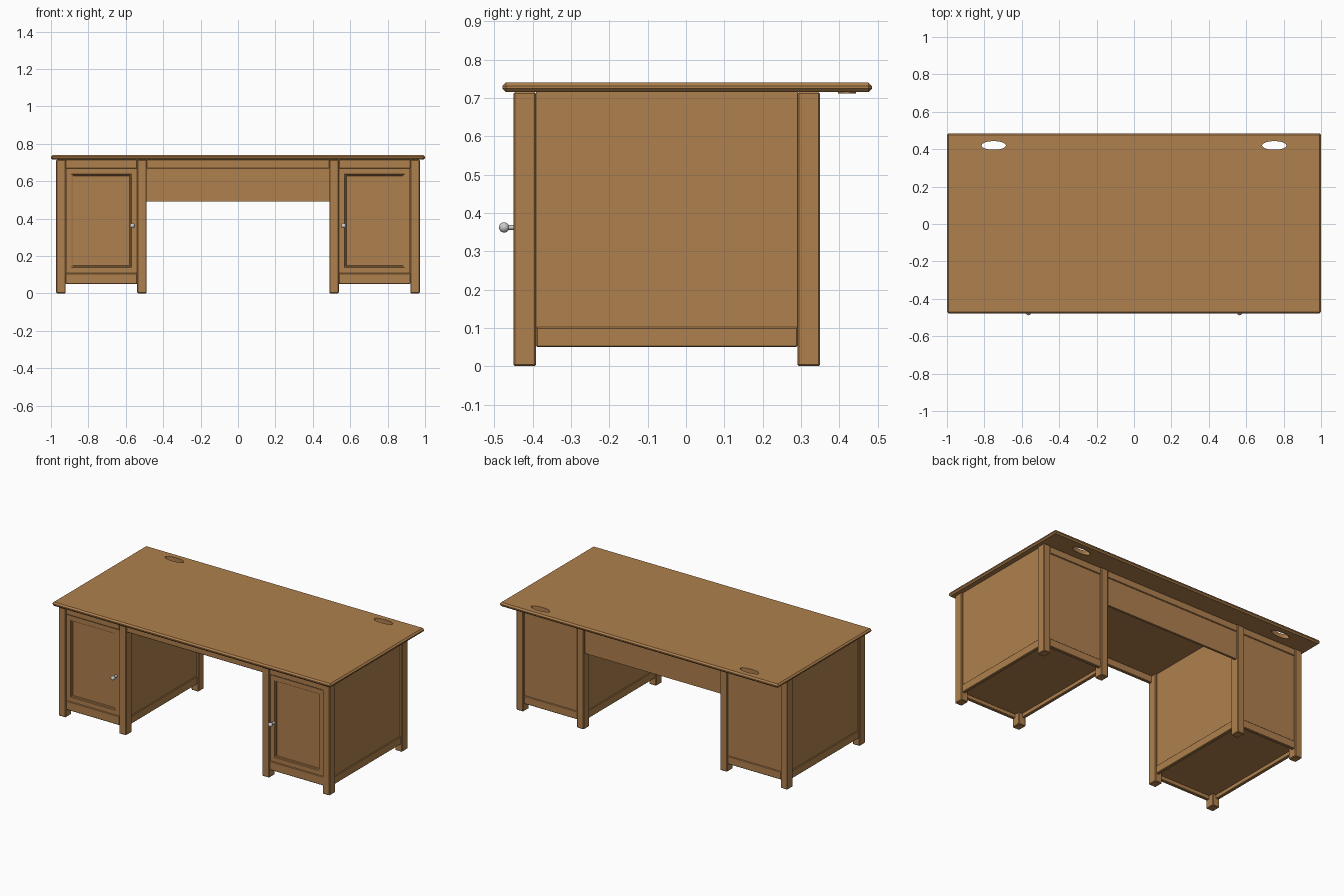
import bpy, bmesh, math

if "Cube" in bpy.data.objects:
    bpy.data.objects.remove(bpy.data.objects["Cube"])

wood = bpy.data.materials.new("wood")
wood.diffuse_color = (0.43, 0.216, 0.075, 1)
wood.use_nodes = True
wood.node_tree.nodes["Principled BSDF"].inputs["Base Color"].default_value = wood.diffuse_color


def finish(name, bm, mat=wood):
    bmesh.ops.recalc_face_normals(bm, faces=bm.faces)
    me = bpy.data.meshes.new(name)
    bm.to_mesh(me)
    bm.free()
    ob = bpy.data.objects.new(name, me)
    bpy.context.collection.objects.link(ob)
    if mat:
        me.materials.append(mat)
    return ob


def box_mesh(x, y, z, bevel=0.0):
    bm = bmesh.new()
    bmesh.ops.create_cube(bm, size=1)
    for v in bm.verts:
        for i, (a, b) in enumerate((x, y, z)):
            v.co[i] = (a + b) / 2 + v.co[i] * abs(b - a)
    if bevel:
        bmesh.ops.bevel(bm, geom=bm.edges[:], offset=bevel, segments=1, affect='EDGES')
    return bm


def box(name, x, y, z, bevel=0.0):
    return finish(name, box_mesh(x, y, z, bevel))


def lathe(name, profile, loc, axis, mat=None, closed=False, scale=(1, 1, 1), steps=24):
    # profile: (radius, distance along axis)
    bm = bmesh.new()
    rings = []
    for k in range(steps):
        t = 2 * math.pi * k / steps
        ring = []
        for r, h in profile:
            p = (r * math.cos(t), r * math.sin(t), h)
            if axis == 'Y':
                p = (p[0], -p[2], p[1])
            ring.append(bm.verts.new([loc[i] + p[i] * scale[i] for i in range(3)]))
        rings.append(ring)
    n = len(profile)
    for k in range(steps):
        a, b = rings[k], rings[(k + 1) % steps]
        for j in range(n if closed else n - 1):
            m = (j + 1) % n
            bm.faces.new((a[j], a[m], b[m], b[j]))
    bmesh.ops.remove_doubles(bm, verts=bm.verts, dist=1e-5)
    ob = finish(name, bm, mat)
    bpy.ops.object.select_all(action='DESELECT')
    ob.select_set(True)
    bpy.context.view_layer.objects.active = ob
    bpy.ops.object.shade_smooth_by_angle(angle=math.radians(35))
    return ob


# table top with chamfered edges
top = box("table_top", (-1, 1), (-0.479, 0.485), (0.715, 0.74), 0.009)

TOP = 0.715
for s, side in ((-1, "left"), (1, "right")):
    def sx(a, b):
        return (s * a, s * b)

    # oval cable hole and its liner
    bm = bmesh.new()
    bmesh.ops.create_cone(bm, cap_ends=True, segments=32, radius1=1, radius2=1, depth=0.2)
    for v in bm.verts:
        v.co.x = v.co.x * 0.066 + s * 0.75
        v.co.y = v.co.y * 0.024 + 0.42
        v.co.z += 0.73
    cutter = finish(side + "_hole_cutter", bm, None)
    cutter.hide_render = True
    cutter.hide_viewport = True
    mod = top.modifiers.new(side + "_hole", 'BOOLEAN')
    mod.object = cutter
    mod.solver = 'EXACT'
    lathe(side + "_cable_liner", [(1, 0.7115), (1.04, 0.7115), (1.04, 0.739), (1, 0.739)],
          (s * 0.75, 0.42, 0), 'Z', wood, True, (0.065, 0.023, 1), 32)

    # four corner legs
    for place, x in (("inner", (0.488, 0.539)), ("outer", (0.922, 0.972))):
        for end, y in (("front", (-0.45, -0.391)), ("back", (0.291, 0.35))):
            box(f"{side}_{place}_{end}_leg", sx(*x), y, (0, TOP), 0.004)

    # side panels with bottom rails
    for place, xp, xr in (("inner", (0.500, 0.515), (0.494, 0.515)),
                          ("outer", (0.945, 0.960), (0.945, 0.966))):
        box(f"{side}_{place}_panel", sx(*xp), (-0.392, 0.292), (0.095, TOP))
        box(f"{side}_{place}_bottom_rail", sx(*xr), (-0.391, 0.291), (0.05, 0.102), 0.003)

    # back panel with rails
    box(f"{side}_back_panel", sx(0.538, 0.923), (0.323, 0.338), (0.095, TOP))
    box(f"{side}_back_bottom_rail", sx(0.539, 0.922), (0.323, 0.344), (0.05, 0.102), 0.003)
    box(f"{side}_back_top_rail", sx(0.539, 0.922), (0.323, 0.344), (0.67, TOP), 0.003)

    # front rails
    box(f"{side}_front_bottom_rail", sx(0.539, 0.922), (-0.444, -0.423), (0.05, 0.108), 0.003)
    box(f"{side}_front_top_rail", sx(0.539, 0.922), (-0.444, -0.423), (0.668, TOP), 0.003)

    # cabinet floor
    box(f"{side}_cabinet_floor", sx(0.51, 0.95), (-0.43, 0.33), (0.075, 0.09))

    # door with a moulded, sunken centre
    bm = box_mesh(sx(0.541, 0.92), (-0.442, -0.422), (0.11, 0.667))
    bmesh.ops.recalc_face_normals(bm, faces=bm.faces)
    bm.faces.ensure_lookup_table()
    face = min(bm.faces, key=lambda f: f.calc_center_median().y)
    for thick, depth in ((0.041, 0), (0.003, -0.005), (0.008, -0.002), (0.002, -0.005)):
        bmesh.ops.inset_region(bm, faces=[face], thickness=thick, depth=depth)
    finish(f"{side}_door", bm)

    # round door knob
    ball = [(0.0135 * math.sin(t), 0.0335 - 0.0135 * math.cos(t))
            for t in [math.pi * (0.17 + 0.83 * i / 9) for i in range(10)]]
    lathe(f"{side}_knob", [(0, 0), (0.009, 0), (0.009, 0.002), (0.0065, 0.006),
                           (0.006, 0.016)] + ball, (s * 0.565, -0.441, 0.362), 'Y')

# kneehole front apron, back rail and modesty panel
box("front_apron", (-0.489, 0.489), (-0.444, -0.423), (0.668, TOP), 0.003)
box("back_apron", (-0.489, 0.489), (0.323, 0.344), (0.67, TOP), 0.003)
box("modesty_panel", (-0.489, 0.489), (0.323, 0.338), (0.49, TOP))
